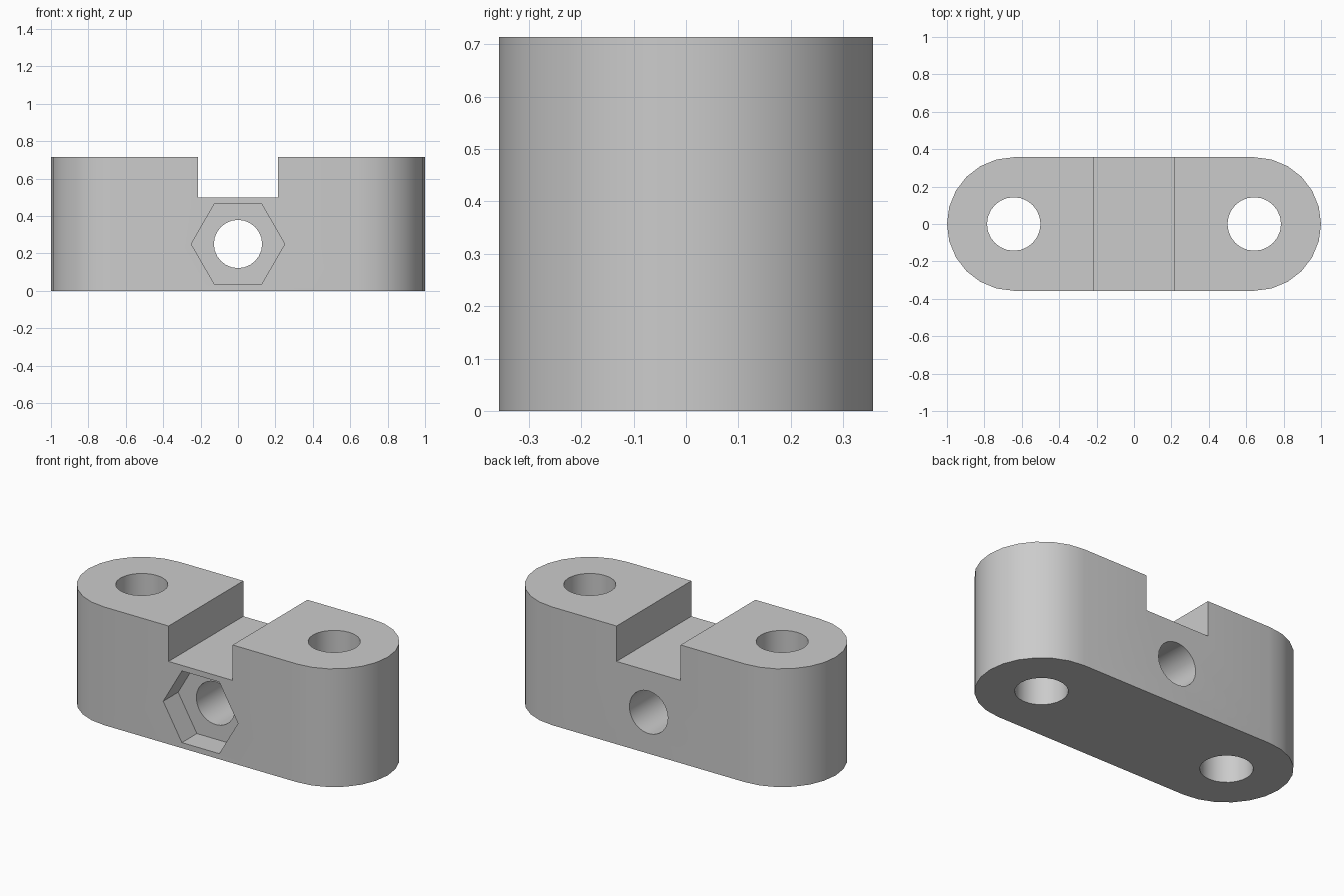
import bpy, bmesh, math
from mathutils import Matrix, Vector

if "Cube" in bpy.data.objects:
    bpy.data.objects.remove(bpy.data.objects["Cube"])

HALF_W = 0.357     # half depth, also the end radius
HEIGHT = 0.714
HOLE_X = 0.643     # centre of each rounded end
BORE_Z = 0.25      # height of the cross bore

grey = bpy.data.materials.new("light_grey")
grey.diffuse_color = (0.6, 0.6, 0.6, 1)
grey.use_nodes = True
grey.node_tree.nodes["Principled BSDF"].inputs["Base Color"].default_value = grey.diffuse_color


def arc(cx, cy, r, a0, a1, n):
    """n + 1 points from angle a0 to a1 in degrees."""
    angles = [math.radians(a0 + (a1 - a0) * i / n) for i in range(n + 1)]
    return [(cx + r * math.cos(a), cy + r * math.sin(a)) for a in angles]


def circle(cx, cy, r, n):
    return arc(cx, cy, r, 0, 360, n)[:-1]


def prism(name, points, lo, hi, along_y=False):
    """Extrude a profile from lo to hi along z, or an x-z profile along y."""
    bm = bmesh.new()
    face = bm.faces.new([bm.verts.new((x, y, lo)) for x, y in points])
    top = bmesh.ops.extrude_face_region(bm, geom=[face])["geom"]
    bmesh.ops.translate(bm, vec=Vector((0, 0, hi - lo)),
                        verts=[v for v in top if isinstance(v, bmesh.types.BMVert)])
    if along_y:
        swap = Matrix(((1, 0, 0, 0), (0, 0, 1, 0), (0, 1, 0, 0), (0, 0, 0, 1)))
        bm.transform(swap)
    bmesh.ops.recalc_face_normals(bm, faces=bm.faces)
    mesh = bpy.data.meshes.new(name)
    bm.to_mesh(mesh)
    bm.free()
    mesh.materials.append(grey)
    obj = bpy.data.objects.new(name, mesh)
    bpy.context.collection.objects.link(obj)
    return obj


# Block with rounded ends
outline = (arc(HOLE_X, 0, HALF_W, -90, 90, 12)
           + arc(-HOLE_X, 0, HALF_W, 90, 270, 12))
block = prism("clamp_block", outline, 0, HEIGHT)

# Cutters: two upright holes, top slot, cross bore, hexagonal nut pocket
slot = [(-0.214, 0.5), (0.214, 0.5), (0.214, 0.9), (-0.214, 0.9)]
cutters = [prism("upright_hole_cutter", circle(s * HOLE_X, 0, 0.143, 24), -0.1, 0.9)
           for s in (-1, 1)]
cutters += [
    prism("slot_cutter", slot, -0.5, 0.5, True),
    prism("cross_bore_cutter", circle(0, BORE_Z, 0.129, 24), -0.5, 0.5, True),
    prism("nut_pocket_cutter", circle(0, BORE_Z, 0.25, 6), -0.5, -HALF_W + 0.143, True),
]
bpy.context.view_layer.objects.active = block
for cutter in cutters:
    mod = block.modifiers.new(cutter.name, "BOOLEAN")
    mod.operation = "DIFFERENCE"
    mod.solver = "EXACT"
    mod.object = cutter
    bpy.ops.object.modifier_apply(modifier=mod.name)
    bpy.data.objects.remove(cutter)

# Smooth the round walls, keep the edges sharp
bpy.ops.object.select_all(action="DESELECT")
block.select_set(True)
bpy.ops.object.shade_smooth_by_angle(angle=math.radians(30))
